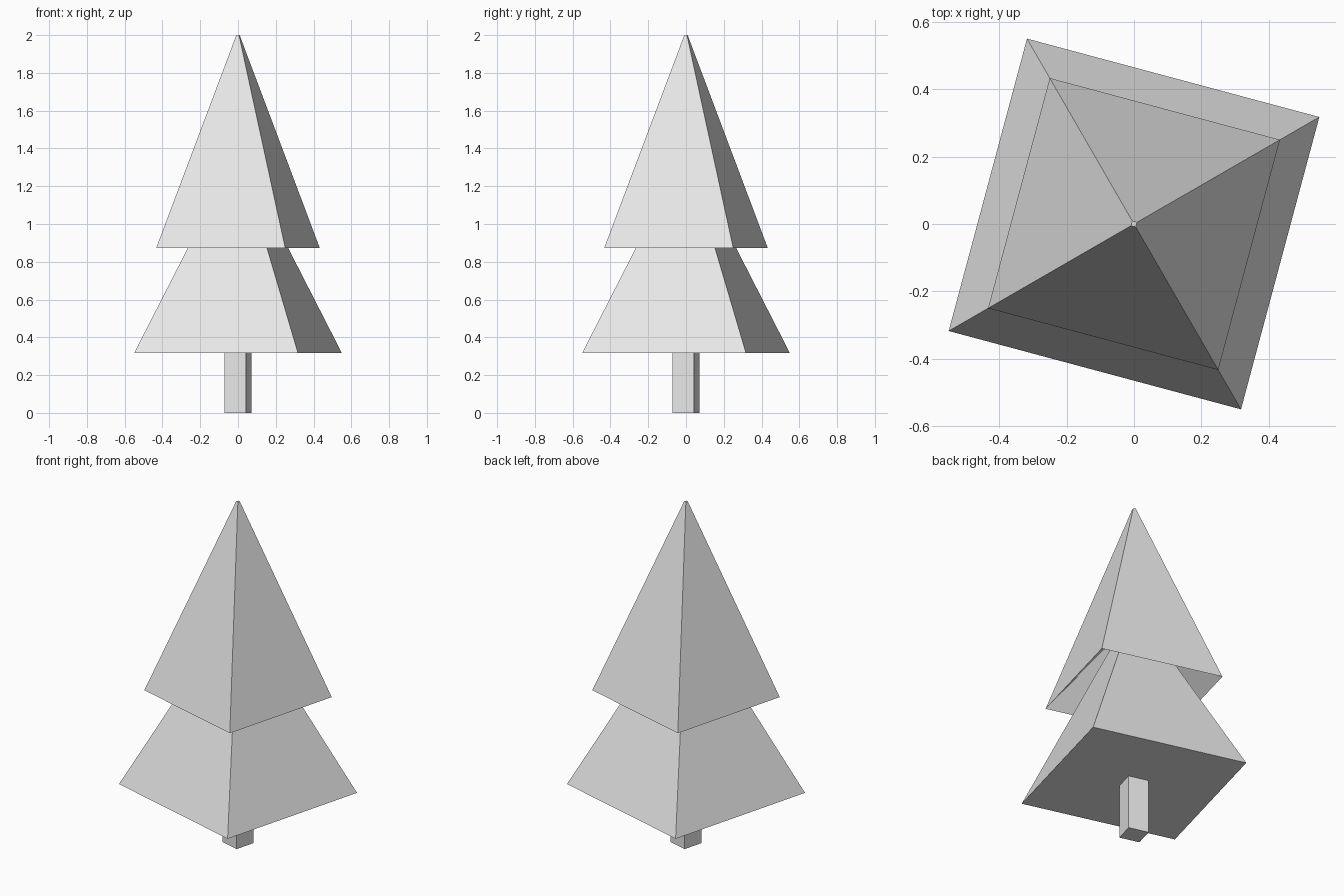
import bpy
import bmesh
from math import cos, sin, pi

cube = bpy.data.objects.get("Cube")
if cube:
    bpy.data.objects.remove(cube, do_unlink=True)

SIDES = 4
TURN = pi / 6

grey = bpy.data.materials.new("light grey")
grey.use_nodes = True
colour = (0.8, 0.8, 0.8, 1)
grey.diffuse_color = colour
grey.node_tree.nodes["Principled BSDF"].inputs["Base Color"].default_value = colour


def square_stack(name, profile):
    """Join turned square rings, given as (corner radius, height), and cap both ends."""
    bm = bmesh.new()
    rings = []
    for r, z in profile:
        angles = [TURN + 2 * pi * i / SIDES for i in range(SIDES)]
        rings.append([bm.verts.new((r * cos(a), r * sin(a), z)) for a in angles])
    for low, high in zip(rings, rings[1:]):
        for i in range(SIDES):
            j = (i + 1) % SIDES
            bm.faces.new((low[i], low[j], high[j], high[i]))
    bm.faces.new(rings[0][::-1])
    bm.faces.new(rings[-1])
    bmesh.ops.recalc_face_normals(bm, faces=bm.faces)
    mesh = bpy.data.meshes.new(name)
    bm.to_mesh(mesh)
    bm.free()
    mesh.materials.append(grey)
    obj = bpy.data.objects.new(name, mesh)
    bpy.context.collection.objects.link(obj)
    return obj


# Trunk
square_stack("trunk", [(0.083, 0), (0.083, 0.317)])

# Lower tier, flat underneath, narrowing up inside the upper tier
square_stack("lower_branches", [(0.635, 0.317), (0.087, 1.245)])

# Upper tier with a hollow underside and a tiny blunt tip
square_stack("upper_branches", [(0.087, 1.245), (0.5, 0.873), (0.01, 2)])
